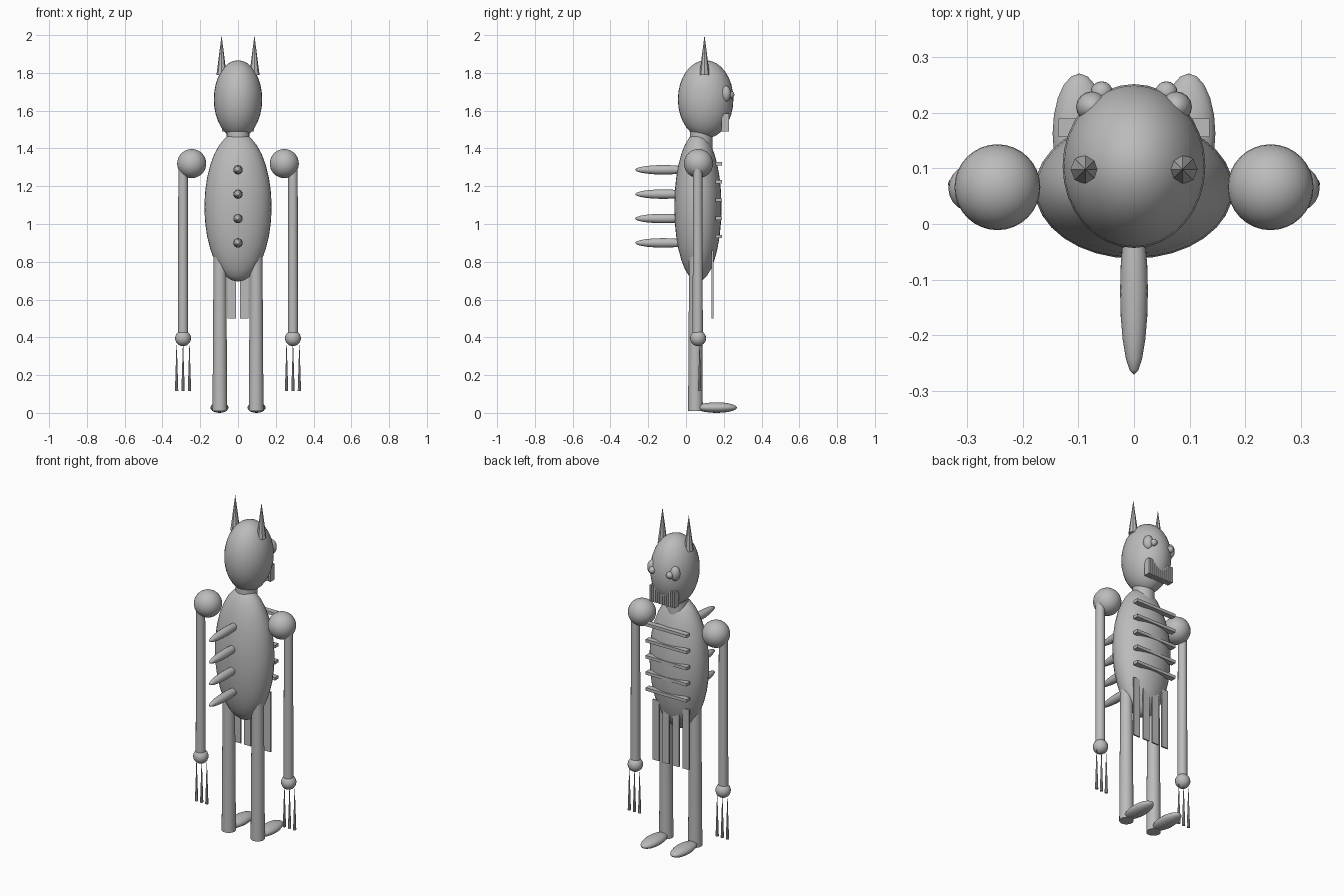
import bpy
from math import radians

cube = bpy.data.objects.get("Cube")
if cube:
    bpy.data.objects.remove(cube, do_unlink=True)

grey = bpy.data.materials.new("plain_grey")
grey.use_nodes = True
COLOUR = (0.5, 0.5, 0.5, 1)
grey.diffuse_color = COLOUR
grey.node_tree.nodes["Principled BSDF"].inputs["Base Color"].default_value = COLOUR


def finish(name, smooth=True):
    ob = bpy.context.object
    ob.name = name
    ob.data.materials.append(grey)
    bpy.ops.object.transform_apply(location=False, rotation=True, scale=True)
    if smooth:
        bpy.ops.object.shade_smooth_by_angle(angle=radians(40))
    return ob


def ball(name, centre, radii, segments=32, rings=16, turn=(0, 0, 0)):
    """Ellipsoid whose poles lie on its local z axis."""
    bpy.ops.mesh.primitive_uv_sphere_add(segments=segments, ring_count=rings,
                                         radius=1, location=centre, rotation=turn)
    bpy.context.object.scale = radii
    return finish(name)


def rod(name, x, y, bottom, top, r_bottom, r_top, sides=24):
    """Upright cylinder or cone between two heights."""
    bpy.ops.mesh.primitive_cone_add(vertices=sides, radius1=r_bottom, radius2=r_top,
                                    depth=top - bottom, location=(x, y, (bottom + top) / 2))
    return finish(name, sides > 8)


def box(name, centre, size):
    bpy.ops.mesh.primitive_cube_add(size=1, location=centre)
    bpy.context.object.scale = size
    return finish(name, False)


# Trunk, neck and head
ball("body", (0, 0.063, 1.09), (0.178, 0.125, 0.395))
rod("neck", 0, 0.08, 1.38, 1.5, 0.06, 0.06)
ball("head", (0, 0.104, 1.66), (0.128, 0.147, 0.207))

# Paired parts
for side, s in (("left", 1), ("right", -1)):
    rod(f"{side}_horn", s * 0.087, 0.098, 1.79, 2.0, 0.027, 0, sides=8)
    ball(f"{side}_eye", (s * 0.075, 0.21, 1.69), (0.029, 0.028, 0.043), 16, 10)
    ball(f"{side}_pupil", (s * 0.058, 0.236, 1.685), (0.02, 0.02, 0.02), 16, 10)
    ball(f"{side}_shoulder", (s * 0.245, 0.066, 1.32), (0.077, 0.077, 0.077))
    rod(f"{side}_arm", s * 0.291, 0.062, 0.4, 1.29, 0.027, 0.025)
    ball(f"{side}_hand", (s * 0.291, 0.064, 0.395), (0.042, 0.042, 0.042), 20, 12)
    for i in (-1, 0, 1):
        rod(f"{side}_finger", s * 0.291 + i * 0.034, 0.072, 0.115, 0.36, 0.009, 0.001, sides=8)
    rod(f"{side}_leg", s * 0.096, 0.05, 0.01, 0.9, 0.039, 0.033)
    # Feet lie along y, so their poles are at heel and toe
    ball(f"{side}_foot", (s * 0.098, 0.162, 0.028), (0.048, 0.028, 0.108), 20, 10,
         (radians(90), 0, 0))

# Spine spikes
for i in range(4):
    ball("spine_spike", (0, -0.12, 1.287 - i * 0.129), (0.025, 0.025, 0.15), 16, 10,
         (radians(90), 0, 0))

# Rib bars across the chest
for i in range(5):
    box("rib", (0, 0.173, 1.32 - i * 0.0965), (0.27, 0.033, 0.018))

# Row of teeth
TEETH = 12
for i in range(TEETH):
    x = (i - (TEETH - 1) / 2) * 0.0143
    box("tooth", (x, 0.207, 1.538), (0.011, 0.04, 0.096))

# Hanging cloth strips
for i in range(4):
    box("cloth_strip", ((i - 1.5) * 0.066, 0.14, 0.68), (0.044, 0.009, 0.36))
